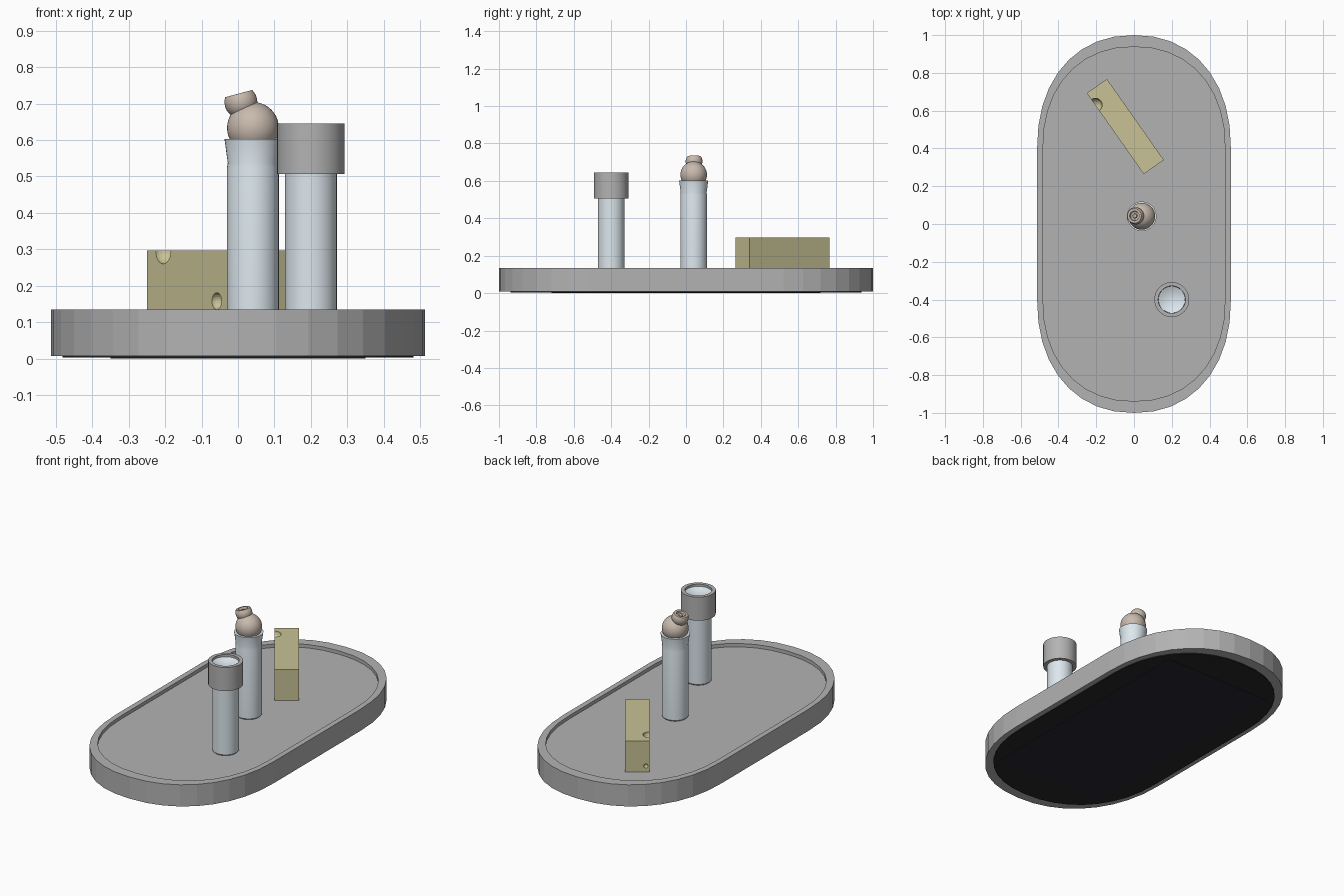
import bpy, bmesh, math
from mathutils import Matrix, Vector

if "Cube" in bpy.data.objects:
    bpy.data.objects.remove(bpy.data.objects["Cube"])


def material(name, rgb):
    m = bpy.data.materials.new(name)
    m.diffuse_color = (*rgb, 1)
    m.use_nodes = True
    m.node_tree.nodes["Principled BSDF"].inputs["Base Color"].default_value = m.diffuse_color
    return m


GREY = material("mid_grey", (0.45, 0.45, 0.45))
BLACK = material("black_rubber", (0.02, 0.02, 0.02))
NAVY = material("dark_pad", (0.022, 0.02, 0.032))
PALE = material("pale_blue", (0.72, 0.80, 0.85))
TAN = material("tan", (0.58, 0.49, 0.42))
YELLOW = material("sponge_yellow", (0.58, 0.54, 0.30))


def finish(bm, name, mat, smooth=True):
    bmesh.ops.remove_doubles(bm, verts=bm.verts, dist=1e-5)
    bmesh.ops.recalc_face_normals(bm, faces=bm.faces)
    me = bpy.data.meshes.new(name)
    bm.to_mesh(me)
    bm.free()
    ob = bpy.data.objects.new(name, me)
    bpy.context.collection.objects.link(ob)
    if mat:
        me.materials.append(mat)
    if smooth:
        bpy.ops.object.select_all(action='DESELECT')
        ob.select_set(True)
        bpy.context.view_layer.objects.active = ob
        bpy.ops.object.shade_smooth_by_angle(angle=math.radians(35))
    return ob


def loft(rings, name, mat, smooth=True, caps=False):
    """Skin a list of equal-length point rings."""
    bm = bmesh.new()
    loops = [[bm.verts.new(p) for p in ring] for ring in rings]
    for a, b in zip(loops, loops[1:]):
        for i in range(len(a)):
            j = (i + 1) % len(a)
            bm.faces.new((a[i], a[j], b[j], b[i]))
    if caps:
        bm.faces.new(loops[0])
        bm.faces.new(loops[-1])
    return finish(bm, name, mat, smooth)


def lathe(profile, name, mat, loc, segs=40):
    rings = [[(r * math.cos(2 * math.pi * i / segs), r * math.sin(2 * math.pi * i / segs), z)
              for i in range(segs)] for r, z in profile]
    ob = loft(rings, name, mat)
    ob.location = loc
    return ob


def stadium(a, b, z, straight=0.40, n=2.2, segs=18):
    """Long oval: straight sides with squarish elliptical ends."""
    pts = []
    for side in (1, -1):
        for i in range(segs + 1):
            t = math.pi * i / segs
            c, s = math.cos(t), math.sin(t)
            x = math.copysign(abs(c) ** (2 / n), c) * a
            y = straight + abs(s) ** (2 / n) * (b - straight)
            pts.append((side * x, side * y, z))
    return pts


def box(name, size, mat):
    bm = bmesh.new()
    bmesh.ops.create_cube(bm, size=1, matrix=Matrix.Diagonal((*size, 1)))
    return finish(bm, name, mat, False)


FLOOR = 0.115

# Tray with raised rim
loft([stadium(0.513, 1, 0.008), stadium(0.513, 1, 0.135),
      stadium(0.482, 0.938, 0.135), stadium(0.482, 0.938, FLOOR)],
     "tray", GREY, smooth=False, caps=True)

# Rubber base and the thin pad beneath it
loft([stadium(0.482, 0.938, 0.003), stadium(0.482, 0.938, 0.02)],
     "rubber_base", BLACK, smooth=False, caps=True)
pad = box("bottom_pad", (0.70, 1.44, 0.01), NAVY)
pad.location.z = 0.005

# Capped bottle
SPOT_A = (0.20, -0.40, 0)
lathe([(0, FLOOR), (0.064, FLOOR), (0.071, FLOOR + 0.008), (0.071, 0.632),
       (0.05, 0.622), (0, 0.61)], "capped_bottle", PALE, SPOT_A)
lathe([(0.071, 0.507), (0.0925, 0.507), (0.0925, 0.645), (0.072, 0.645),
       (0.071, 0.507)], "bottle_cap", GREY, SPOT_A)

# Ball-topped bottle with flared collar
SPOT_B = (0.041, 0.041, 0)
lathe([(0, FLOOR), (0.064, FLOOR), (0.071, FLOOR + 0.008), (0.071, 0.525),
       (0.069, 0.537), (0.078, 0.602), (0.069, 0.602), (0, 0.602)],
      "ball_bottle", PALE, SPOT_B)
R = 0.071
lathe([(R * math.cos(t), 0.633 + R * math.sin(t))
       for t in (math.pi * (i / 20 - 0.5) for i in range(21))],
      "ball_stopper", TAN, SPOT_B)

# Tilted knob with a hollow top
arc = [(0.045 * math.cos(math.radians(d)), 0.045 * math.sin(math.radians(d)))
       for d in range(-40, 37, 8)]
knob = lathe([(0, -0.03)] + arc + [(0.026, 0.024), (0.023, 0.012), (0.013, 0.010),
             (0.010, 0.017), (0, 0.017)], "knob", TAN, (0.008, 0.043, 0.704))
knob.rotation_euler.y = math.radians(-15)

# Sponge block with pores cut by spheres
TOP = 0.297
place = (Matrix.Translation((-0.046, 0.516, (FLOOR + TOP) / 2))
         @ Matrix.Rotation(math.radians(-54.9), 4, 'Z'))
sponge = box("sponge", (0.524, 0.13, TOP - FLOOR), YELLOW)
sponge.matrix_world = place
bm = bmesh.new()
for x, y, z, r in ((-0.184, -0.064, 0.296, 0.036), (0.071, -0.066, 0.158, 0.023),
                   (-0.263, -0.045, 0.150, 0.012)):
    bmesh.ops.create_uvsphere(bm, u_segments=24, v_segments=12, radius=r,
                              matrix=Matrix.Translation(Vector((x, y, z - (FLOOR + TOP) / 2))))
pores = finish(bm, "sponge_pore_cutter", YELLOW, False)
pores.matrix_world = place
pores.hide_render = True
pores.display_type = 'WIRE'
cut = sponge.modifiers.new("pores", 'BOOLEAN')
cut.operation = 'DIFFERENCE'
cut.solver = 'EXACT'
cut.object = pores
